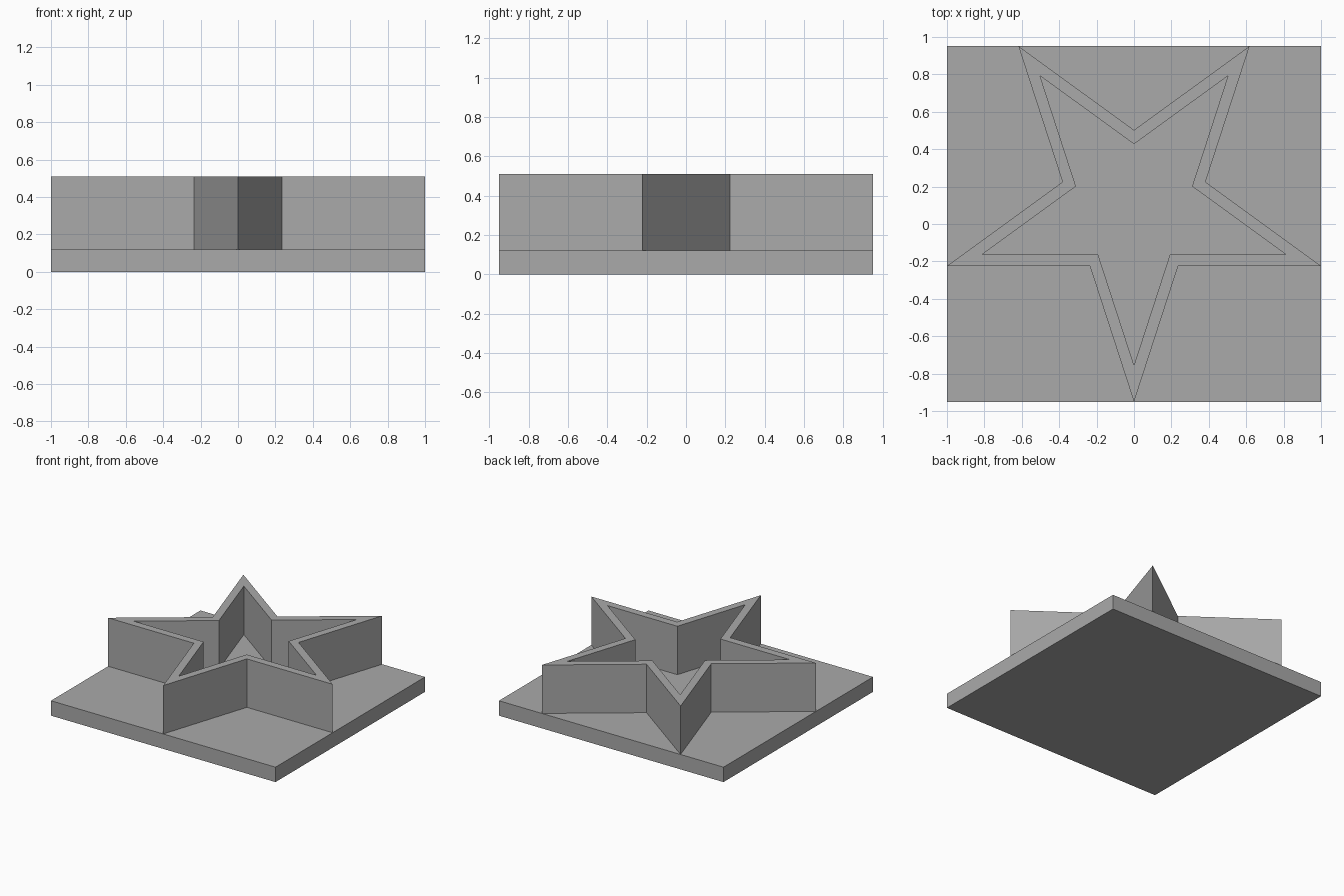
import bpy
import bmesh
from math import cos, sin, pi

cube = bpy.data.objects.get("Cube")
if cube:
    bpy.data.objects.remove(cube, do_unlink=True)

WIDTH, DEPTH = 2.0, 1.902
BASE_TOP, WALL_TOP = 0.12, 0.51
OUTER_TIP = 1.0515            # tip radius of the outer outline
INNER_TIP = 0.855             # tip radius of the inner outline
NOTCH = 0.382                 # notch radius as a share of the tip radius
CENTRE_Y = 0.1005

grey = bpy.data.materials.new("plain grey")
grey.use_nodes = True
colour = (0.4, 0.4, 0.4, 1)
grey.diffuse_color = colour
grey.node_tree.nodes["Principled BSDF"].inputs["Base Color"].default_value = colour


def finish(bm, name):
    bmesh.ops.recalc_face_normals(bm, faces=bm.faces)
    mesh = bpy.data.meshes.new(name)
    bm.to_mesh(mesh)
    bm.free()
    mesh.materials.append(grey)
    obj = bpy.data.objects.new(name, mesh)
    bpy.context.collection.objects.link(obj)
    return obj


def star_loop(bm, tip, z):
    """Ten corners of a five-pointed star with one tip facing the front."""
    loop = []
    for i in range(10):
        r = tip if i % 2 == 0 else tip * NOTCH
        a = -pi / 2 + i * pi / 5
        loop.append(bm.verts.new((r * cos(a), CENTRE_Y + r * sin(a), z)))
    return loop


# Flat rectangular base
bm = bmesh.new()
bmesh.ops.create_cube(bm, size=1)
for v in bm.verts:
    v.co.x *= WIDTH
    v.co.y *= DEPTH
    v.co.z = (v.co.z + 0.5) * BASE_TOP
finish(bm, "base_plate")

# Hollow star wall: outer side, rim, inner side and underside
bm = bmesh.new()
loops = [star_loop(bm, tip, z) for tip, z in (
    (OUTER_TIP, BASE_TOP), (OUTER_TIP, WALL_TOP),
    (INNER_TIP, WALL_TOP), (INNER_TIP, BASE_TOP))]
for k in range(4):
    a, b = loops[k], loops[(k + 1) % 4]
    for i in range(10):
        j = (i + 1) % 10
        bm.faces.new((a[i], a[j], b[j], b[i]))
finish(bm, "star_wall")
